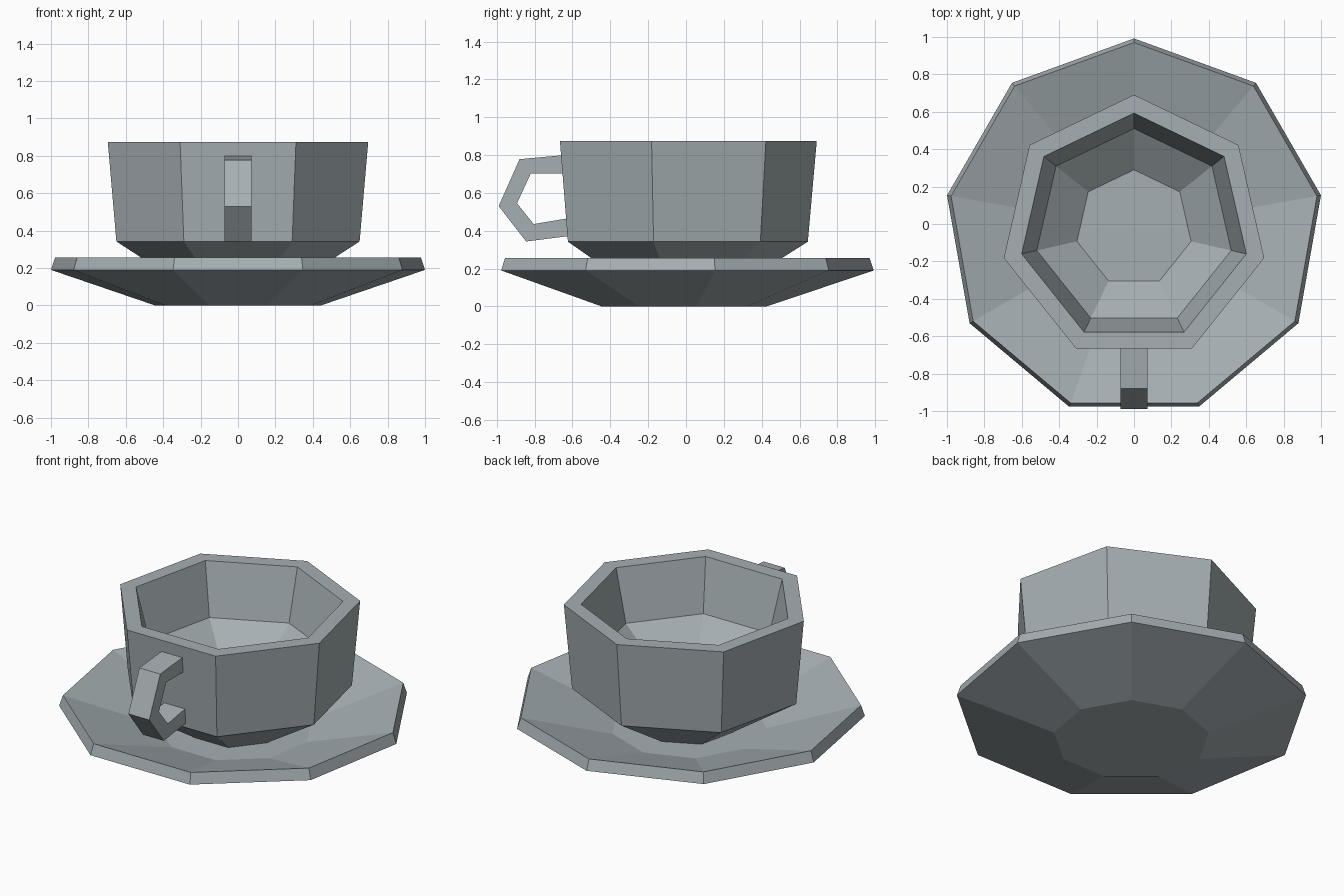
import bpy, bmesh
from math import sin, cos, tau

if "Cube" in bpy.data.objects:
    bpy.data.objects.remove(bpy.data.objects["Cube"])

CENTRE_Y = -0.023

# Blue-grey glaze shared by all parts
glaze = bpy.data.materials.new("blue_grey_glaze")
glaze.diffuse_color = (0.38, 0.43, 0.45, 1.0)
glaze.use_nodes = True
glaze.node_tree.nodes["Principled BSDF"].inputs["Base Color"].default_value = glaze.diffuse_color


def make_object(name, bm):
    bmesh.ops.recalc_face_normals(bm, faces=bm.faces[:])
    mesh = bpy.data.meshes.new(name)
    bm.to_mesh(mesh)
    bm.free()
    mesh.materials.append(glaze)
    obj = bpy.data.objects.new(name, mesh)
    bpy.context.collection.objects.link(obj)
    return obj


def faceted_lathe(name, profile, sides):
    """Closed solid of revolution with one corner pointing to +y."""
    bm = bmesh.new()
    rings = []
    for r, z in profile:
        rings.append([bm.verts.new((r * sin(tau * i / sides),
                                    CENTRE_Y + r * cos(tau * i / sides), z))
                      for i in range(sides)])
    for a, b in zip(rings, rings[1:]):
        for i in range(sides):
            j = (i + 1) % sides
            bm.faces.new((a[i], a[j], b[j], b[i]))
    bm.faces.new(rings[0])
    bm.faces.new(rings[-1])
    return make_object(name, bm)


# Nine-sided saucer: underside, rim, sloping top, flat well
faceted_lathe("saucer", [(0.45, 0.0), (1.015, 0.19), (0.993, 0.257),
                         (0.45, 0.09)], 9)

# Seven-sided cup: tapered foot, outer wall, rim, inner wall, inner floor
faceted_lathe("cup", [(0.26, 0.085), (0.667, 0.342), (0.714, 0.873),
                      (0.616, 0.873), (0.533, 0.55), (0.313, 0.39)], 7)

# Angular handle: side outline (y, z) extruded across x
outer = [(-0.62, 0.802), (-0.88, 0.778), (-0.99, 0.53), (-0.845, 0.343), (-0.61, 0.373)]
inner = [(-0.62, 0.703), (-0.82, 0.703), (-0.893, 0.545), (-0.805, 0.435), (-0.61, 0.468)]
bm = bmesh.new()
sections = [[bm.verts.new((x, y, z)) for x, (y, z) in
             ((-0.073, o), (0.073, o), (0.073, n), (-0.073, n))]
            for o, n in zip(outer, inner)]
for a, b in zip(sections, sections[1:]):
    for i in range(4):
        j = (i + 1) % 4
        bm.faces.new((a[i], a[j], b[j], b[i]))
bm.faces.new(sections[0])
bm.faces.new(sections[-1])
make_object("handle", bm)
